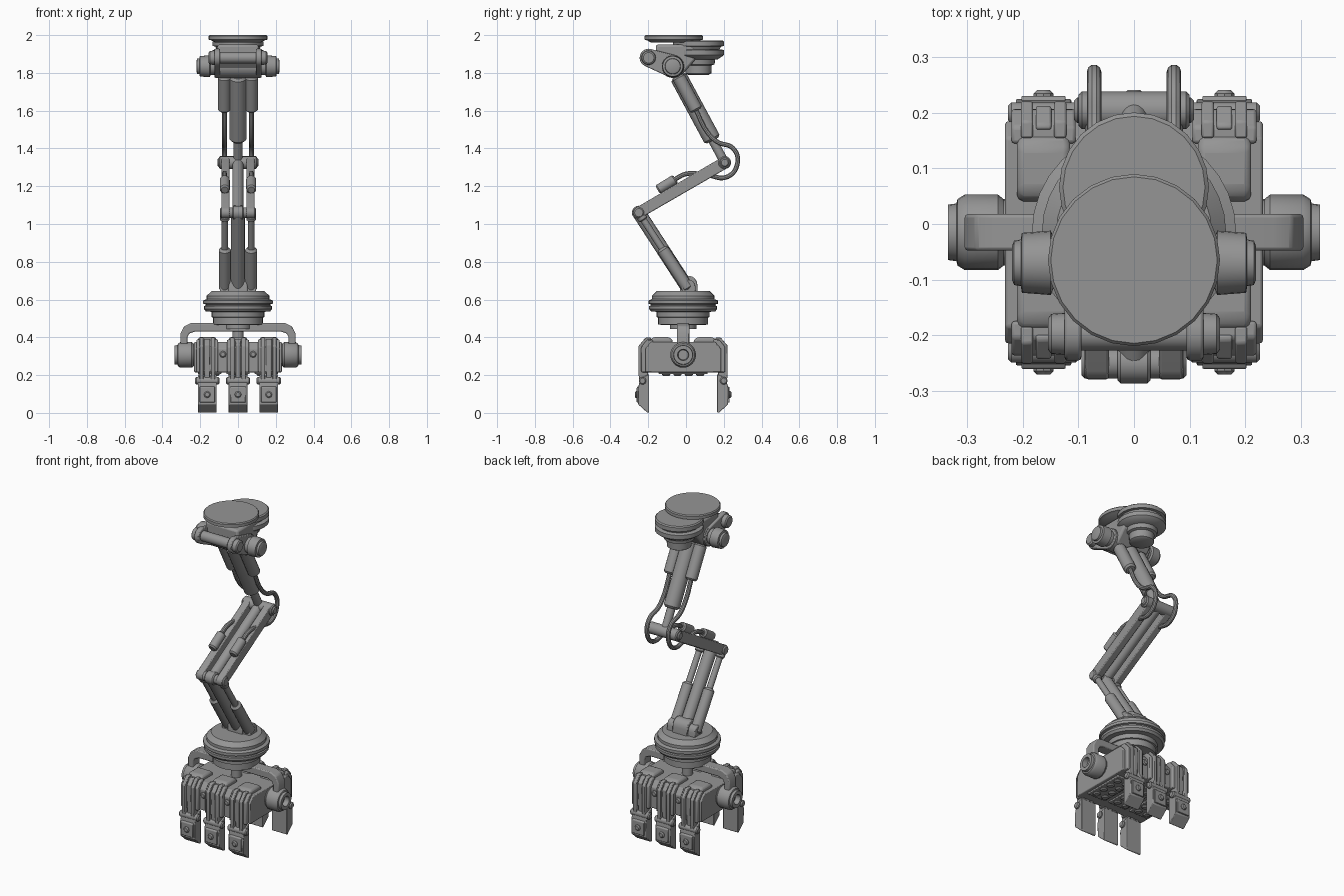
import bpy, bmesh, math
from mathutils import Vector

if "Cube" in bpy.data.objects:
    bpy.data.objects.remove(bpy.data.objects["Cube"])

metal = bpy.data.materials.new("grey_metal")
metal.diffuse_color = (0.3, 0.3, 0.3, 1)
metal.use_nodes = True
metal.node_tree.nodes["Principled BSDF"].inputs["Base Color"].default_value = metal.diffuse_color
CY = -0.015  # centre of hand and turret in y


def finish(name, bm, bevel=0, segs=2):
    bmesh.ops.recalc_face_normals(bm, faces=bm.faces[:])
    me = bpy.data.meshes.new(name)
    bm.to_mesh(me)
    bm.free()
    ob = bpy.data.objects.new(name, me)
    bpy.context.collection.objects.link(ob)
    me.materials.append(metal)
    if bevel:
        m = ob.modifiers.new("bevel", 'BEVEL')
        m.width, m.segments = bevel, segs
    return ob


def lathe(name, origin, axis, profile, sides=24):
    """Revolve (distance, radius) pairs about an axis, with closed ends."""
    bm = bmesh.new()
    o, a = Vector(origin), Vector(axis).normalized()
    u = a.orthogonal().normalized()
    v = a.cross(u)
    rings = []
    for d, r in profile:
        rings.append([bm.verts.new(o + a * d + r * (u * math.cos(t) + v * math.sin(t)))
                      for t in (2 * math.pi * i / sides for i in range(sides))])
    for p, q in zip(rings, rings[1:]):
        for i in range(sides):
            j = (i + 1) % sides
            bm.faces.new((p[i], p[j], q[j], q[i]))
    bm.faces.new(rings[0])
    bm.faces.new(rings[-1])
    return finish(name, bm)


def rod(name, a, b, r, sides=16, edge=0.006):
    """Cylinder between two points with chamfered ends."""
    a, b = Vector(a), Vector(b)
    n = (b - a).length
    return lathe(name, a, b - a, [(0, r - edge), (edge, r), (n - edge, r), (n, r - edge)], sides)


def prism(name, pts, axis, lo, hi, bevel=0):
    """Extrude a yz outline along x, or an xz outline along y."""
    bm = bmesh.new()
    place = (lambda p, h: (h, p[0], p[1])) if axis == 'x' else (lambda p, h: (p[0], h, p[1]))
    ends = [[bm.verts.new(place(p, h)) for p in pts] for h in (lo, hi)]
    for e in ends:
        bm.faces.new(e)
    for i in range(len(pts)):
        j = (i + 1) % len(pts)
        bm.faces.new((ends[0][i], ends[0][j], ends[1][j], ends[1][i]))
    return finish(name, bm, bevel)


def link(name, a, b, ra, rb, lo, hi):
    """Plate with round ends around two yz points."""
    t = math.atan2(b[1] - a[1], b[0] - a[0])
    pts = []
    for c, r, s in ((a, ra, t + math.pi / 2), (b, rb, t - math.pi / 2)):
        pts += [(c[0] + r * math.cos(s + k * math.pi / 8), c[1] + r * math.sin(s + k * math.pi / 8))
                for k in range(9)]
    return prism(name, pts, 'x', lo, hi, 0.005)


def hose(name, pts, r):
    cu = bpy.data.curves.new(name, 'CURVE')
    cu.dimensions, cu.bevel_depth, cu.bevel_resolution, cu.resolution_u = '3D', r, 3, 6
    cu.use_fill_caps = True
    sp = cu.splines.new('BEZIER')
    sp.bezier_points.add(len(pts) - 1)
    for bp, p in zip(sp.bezier_points, pts):
        bp.co = p
        bp.handle_left_type = bp.handle_right_type = 'AUTO'
    tmp = bpy.data.objects.new(name, cu)
    bpy.context.collection.objects.link(tmp)
    me = bpy.data.meshes.new_from_object(tmp.evaluated_get(bpy.context.evaluated_depsgraph_get()))
    bpy.data.objects.remove(tmp)
    bm = bmesh.new()
    bm.from_mesh(me)
    finish(name, bm)


def along(a, b, t, x=0):
    return (x, a[0] + (b[0] - a[0]) * t, a[1] + (b[1] - a[1]) * t)


# Joint centres in yz
SHOULDER, ELBOW, KNEE, WRIST = (-0.07, 1.835), (0.205, 1.325), (-0.25, 1.06), (0.01, 0.66)

# Mounting disc and swivel stack
lathe("mount_disc", (0, -0.065, 1.96), (0, 0, 1),
      [(0, .12), (.012, .14), (.016, .155), (.034, .155), (.04, .15)])
lathe("swivel_upper_disc", (0, .066, 1.92), (0, 0, 1), [(0, .11), (.02, .12), (.022, .135), (.046, .135), (.052, .128)])
lathe("swivel_lower_disc", (0, .066, 1.87), (0, 0, 1), [(0, .1), (.02, .13), (.025, .135), (.05, .135), (.055, .12)])
lathe("swivel_motor", (0, .066, 1.79), (0, 0, 1), [(0, .055), (.008, .068), (.05, .07), (.055, .085), (.09, .09)])
prism("swivel_housing", [(-.16, 1.95), (.05, 1.95), (.05, 1.87), (-.02, 1.79), (-.1, 1.79), (-.16, 1.86)],
      'x', -.11, .11, .012)

# Shoulder joint
lathe("shoulder_axle", (-.22, *SHOULDER), (1, 0, 0),
      [(0, .03), (.004, .04), (.016, .042), (.018, .054), (.07, .058), (.075, .046),
       (.1, .046), (.102, .062), (.338, .062), (.34, .046), (.365, .046), (.37, .058),
       (.422, .054), (.424, .042), (.436, .04), (.44, .03)])
lathe("shoulder_front_axle", (-.155, -.198, 1.88), (1, 0, 0),
      [(0, .028), (.006, .036), (.03, .038), (.032, .03), (.278, .03), (.28, .038), (.304, .036), (.31, .028)])
for s in (-1, 1):
    lo, hi = sorted((s * .095, s * .125))
    link("shoulder_link", (-.198, 1.88), SHOULDER, .048, .06, lo, hi)

# Upper arm
rod("upper_arm_tube", along(SHOULDER, ELBOW, .1), along(SHOULDER, ELBOW, .77), .046, 20, .012)
rod("upper_arm_rod", along(SHOULDER, ELBOW, .7), along(SHOULDER, ELBOW, 1), .024)
for x in (-.072, .072):
    rod("upper_arm_housing", along(SHOULDER, ELBOW, .1, x), along(SHOULDER, ELBOW, .46, x), .035, 16, .01)
    hose("elbow_hose", [(x, .05, 1.61), (x, .11, 1.49), (x, .165, 1.435), (x, .25, 1.4), (x, .273, 1.325),
                        (x, .22, 1.25), (x, .1, 1.262), (x, 0, 1.265), (x, -.07, 1.23)], .013)

# Forearm
rod("elbow_pin", (-.1, *ELBOW), (.1, *ELBOW), .034)
rod("forearm_tube", along(ELBOW, KNEE, 0), along(ELBOW, KNEE, 1), .03)
rod("knee_pin", (-.095, *KNEE), (.095, *KNEE), .028)
rod("knee_hub", (-.03, *KNEE), (.03, *KNEE), .037)
for s in (-1, 1):
    lo, hi = sorted((s * .045, s * .088))
    link("forearm_rail", ELBOW, KNEE, .032, .03, lo, hi)
    rod("forearm_connector", (s * .07, -.15, 1.18), (s * .07, -.055, 1.238), .027, 12, .008)
    rod("elbow_cap", (s * .085, *ELBOW), (s * .108, *ELBOW), .024, 12)

# Lower arm
rod("lower_arm_tube", along(KNEE, WRIST, 0), along(KNEE, WRIST, 1), .036)
link("wrist_lug", (.015, .6), (.015, .68), .05, .045, -.05, .05)
for x in (-.07, .07):
    rod("lower_arm_piston", along(KNEE, WRIST, 0, x), along(KNEE, WRIST, .6, x), .018, 12)
    rod("lower_arm_collar", along(KNEE, WRIST, .04, x), along(KNEE, WRIST, .1, x), .026, 12)
    rod("lower_arm_sleeve", along(KNEE, WRIST, .47, x), along(KNEE, WRIST, 1.02, x), .032, 16, .012)
    lo, hi = sorted((x * .65, x * 1.35))
    link("wrist_side_lug", (.015, .6), (.015, .67), .04, .035, lo, hi)

# Wrist turret
lathe("wrist_turret", (0, CY, .445), (0, 0, 1),
      [(0, .07), (.02, .07), (.022, .132), (.06, .132), (.062, .14), (.09, .14), (.092, .17), (.105, .18),
       (.12, .18), (.123, .172), (.13, .172), (.133, .184), (.15, .184), (.157, .166), (.175, .166),
       (.2, .14), (.2, .06)], 32)

# Carrying handle over the hand
half = [(.305, .35), (.305, .42), (.285, .458), (.25, .475)]
inner = [(.23, .43), (.258, .42), (.268, .4), (.268, .35)]
outline = half + [(-x, z) for x, z in half[::-1]] + [(-x, z) for x, z in inner[::-1]] + inner
prism("hand_handle", outline, 'y', CY - .033, CY + .033, .006)
rod("handle_post", (0, CY, .36), (0, CY, .46), .03)

# Hand body with side knobs
prism("hand_body", [(CY + d, z) for d, z in ((-.2, .215), (.2, .215), (.2, .34), (.17, .375), (-.17, .375), (-.2, .34))],
      'x', -.232, .232, .005)
for s in (-1, 1):
    lathe("side_knob", (0, CY, .307), (s, 0, 0),
          [(.2, .06), (.235, .06), (.245, .068), (.305, .068), (.318, .06), (.32, .052), (.335, .05),
           (.335, .03), (.305, .026), (.305, .008)])

# Fingers, three on each side of the hand
for s in (-1, 1):
    def side(pts):
        return [(CY + s * d, z) for d, z in pts]

    for x in (-.08, .08):
        rod("body_bolt", (x, CY + s * .195, .31), (x, CY + s * .212, .31), .018, 8)
    for x in (-.163, 0, .163):
        prism("knuckle_block", side([(.16, .215), (.222, .215), (.222, .35), (.19, .388), (.16, .388)]),
              'x', x - .058, x + .058, .006)
        prism("knuckle_dome", side([(.055, .36), (.055, .385), (.075, .402), (.155, .402), (.178, .385), (.178, .36)]),
              'x', x - .048, x + .048, .014)
        for dx in (-.03, .03):
            prism("knuckle_rib", side([(.19, .15), (.228, .15), (.236, .2), (.236, .355), (.2, .398), (.17, .398)]),
                  'x', x + dx - .011, x + dx + .011, .004)
        prism("finger_tendon", side([(.185, .17), (.222, .17), (.228, .36), (.195, .392), (.185, .392)]),
              'x', x - .014, x + .014, .004)
        prism("finger", side([(.18, .004), (.188, 0), (.238, .045), (.24, .13), (.225, .185), (.18, .205)]),
              'x', x - .05, x + .05, .003)
        prism("finger_plate", side([(.23, .055), (.246, .055), (.246, .135), (.23, .145)]),
              'x', x - .04, x + .04, .003)
        rod("finger_hinge", (x - .064, CY + s * .215, .17), (x + .064, CY + s * .215, .17), .02, 12)
        rod("finger_bolt", (x, CY + s * .235, .097), (x, CY + s * .256, .097), .018, 8)

# Palm pads with grip studs
for x in (-.15, 0, .15):
    prism("palm_pad", [(CY - .13, .206), (CY + .13, .206), (CY + .13, .22), (CY - .13, .22)],
          'x', x - .062, x + .062, .004)
    for dx in (-.03, .03):
        for k in range(4):
            y = CY - .09 + k * .06
            rod("grip_stud", (x + dx, y, .21), (x + dx, y, .196), .022, 10)

# Smooth shading with sharp edges kept
bpy.ops.object.select_all(action='SELECT')
bpy.context.view_layer.objects.active = bpy.context.selected_objects[0]
bpy.ops.object.shade_smooth_by_angle(angle=math.radians(35))
